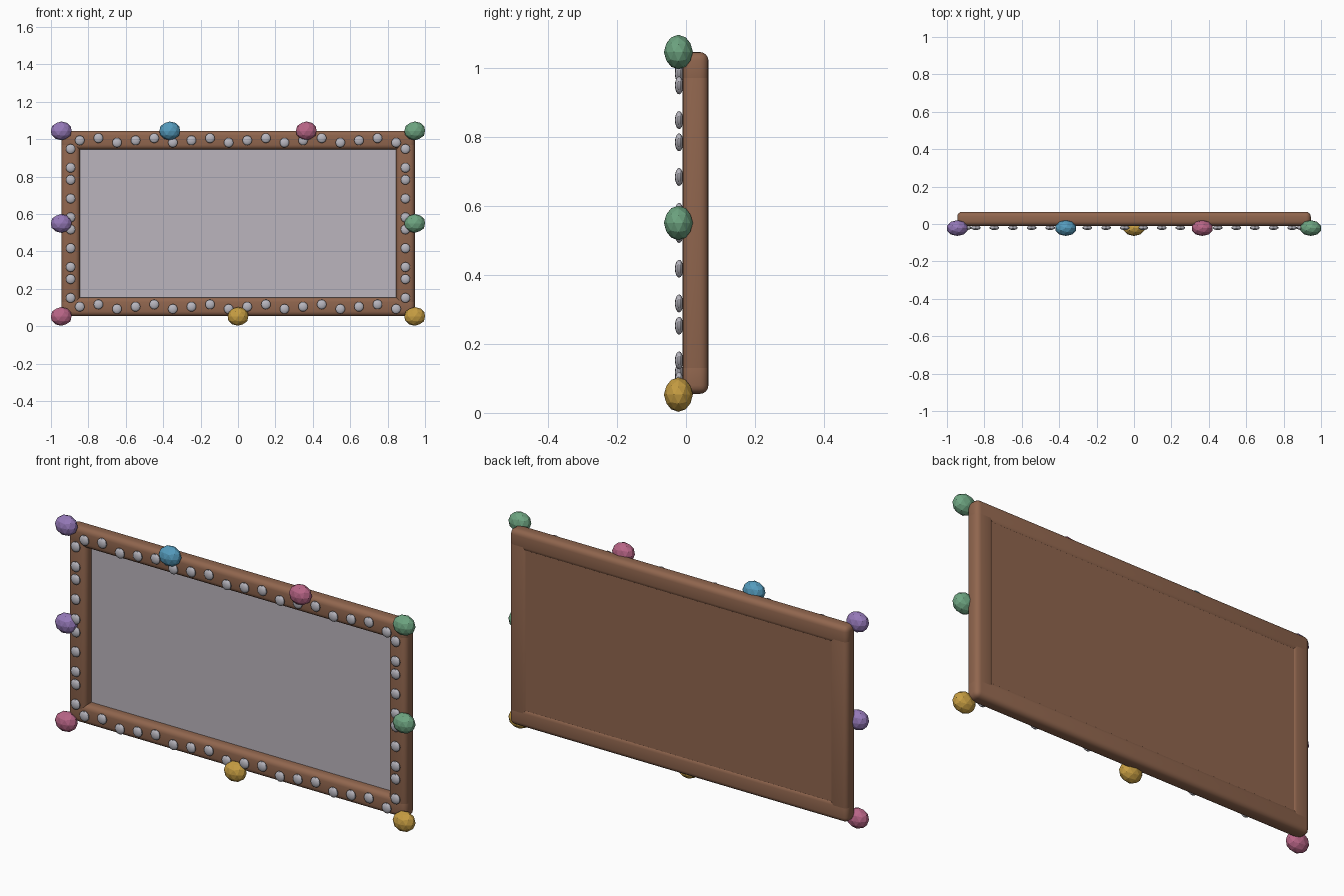
import bpy
import bmesh
from mathutils import Matrix, Vector

cube = bpy.data.objects.get("Cube")
if cube:
    bpy.data.objects.remove(cube, do_unlink=True)


def material(name, rgb):
    mat = bpy.data.materials.new(name)
    mat.use_nodes = True
    color = (*rgb, 1.0)
    mat.diffuse_color = color
    bsdf = next(n for n in mat.node_tree.nodes if n.type == "BSDF_PRINCIPLED")
    bsdf.inputs["Base Color"].default_value = color
    bsdf.inputs["Roughness"].default_value = 0.6
    return mat


WOOD = material("brown wood", (0.28, 0.132, 0.076))
GLASS = material("mirror grey", (0.5, 0.46, 0.51))
PEARL = material("pearl grey", (0.48, 0.47, 0.52))
PURPLE = material("purple gem", (0.30, 0.19, 0.48))
BLUE = material("blue gem", (0.09, 0.33, 0.51))
PINK = material("pink gem", (0.48, 0.13, 0.24))
GREEN = material("green gem", (0.155, 0.375, 0.22))
GOLD = material("gold gem", (0.57, 0.34, 0.055))

MID_Z = 0.55
HALF_W, HALF_H, BAR = 0.945, 0.495, 0.1
DEPTH, BAR_Y = 0.075, 0.0275


def finish(name, bm, mat, location):
    mesh = bpy.data.meshes.new(name)
    bm.to_mesh(mesh)
    bm.free()
    mesh.materials.append(mat)
    obj = bpy.data.objects.new(name, mesh)
    obj.location = location
    bpy.context.collection.objects.link(obj)
    return obj


def smooth(obj):
    bpy.ops.object.select_all(action="DESELECT")
    obj.select_set(True)
    bpy.context.view_layer.objects.active = obj
    bpy.ops.object.shade_smooth_by_angle()


def box(name, size, location, mat, bevel=0):
    bm = bmesh.new()
    bmesh.ops.create_cube(bm, size=1)
    bmesh.ops.scale(bm, vec=size, verts=bm.verts)
    if bevel:
        bmesh.ops.bevel(bm, geom=bm.edges[:], offset=bevel, segments=4,
                        profile=0.5, affect="EDGES")
    obj = finish(name, bm, mat, location)
    if bevel:
        smooth(obj)
    return obj


# Rounded frame bars
for name, side in (("top", 1), ("bottom", -1)):
    box(name + "_rail", (2 * HALF_W, DEPTH, BAR),
        (0, BAR_Y, MID_Z + side * (HALF_H - BAR / 2)), WOOD, 0.025)
for name, side in (("left", 1), ("right", -1)):
    box(name + "_stile", (BAR, DEPTH, 2 * HALF_H - BAR),
        (side * (HALF_W - BAR / 2), BAR_Y, MID_Z), WOOD, 0.025)

# Mirror panel and wooden backing
box("mirror_panel", (1.78, 0.012, 0.88), (0, 0.041, MID_Z), GLASS)
box("backing_board", (1.78, 0.013, 0.88), (0, 0.0535, MID_Z), WOOD)


# Small flattened studs, set slightly unevenly along each bar
def add_studs(name, points):
    bm = bmesh.new()
    for x, z in points:
        bmesh.ops.create_uvsphere(
            bm, u_segments=14, v_segments=8, radius=1,
            matrix=Matrix.Translation((x, -0.02, z)) @ Matrix.Diagonal((0.026, 0.012, 0.026, 1)))
    smooth(finish(name, bm, PEARL, (0, 0, 0)))


WOBBLE = (0, 0.012, -0.012)
for name, z in (("top", 0.994), ("bottom", 0.105)):
    add_studs(name + "_studs",
              [(-0.846 + 0.0995 * i, z + WOBBLE[i % 3]) for i in range(18)])
for name, x in (("left", 0.895), ("right", -0.895)):
    add_studs(name + "_studs",
              [(x, 0.152 + 0.0885 * i + WOBBLE[i % 3]) for i in range(10)])


# Faceted gems around the rim
def gem(name, x, z, mat):
    bm = bmesh.new()
    bmesh.ops.create_icosphere(bm, subdivisions=2, radius=1)
    half = (0.055, 0.042, 0.05)
    fit = [half[i] / max(abs(v.co[i]) for v in bm.verts) for i in range(3)]
    bmesh.ops.scale(bm, vec=Vector(fit), verts=bm.verts)
    finish(name, bm, mat, (x, -0.022, z))


LOW, HIGH = 0.053, 1.045
gem("top_left_gem", HALF_W, HIGH, GREEN)
gem("middle_left_gem", HALF_W, MID_Z, GREEN)
gem("bottom_left_gem", HALF_W, LOW, GOLD)
gem("bottom_centre_gem", 0, LOW, GOLD)
gem("bottom_right_gem", -HALF_W, LOW, PINK)
gem("middle_right_gem", -HALF_W, MID_Z, PURPLE)
gem("top_right_gem", -HALF_W, HIGH, PURPLE)
gem("top_inner_right_gem", -0.365, HIGH, BLUE)
gem("top_inner_left_gem", 0.365, HIGH, PINK)
